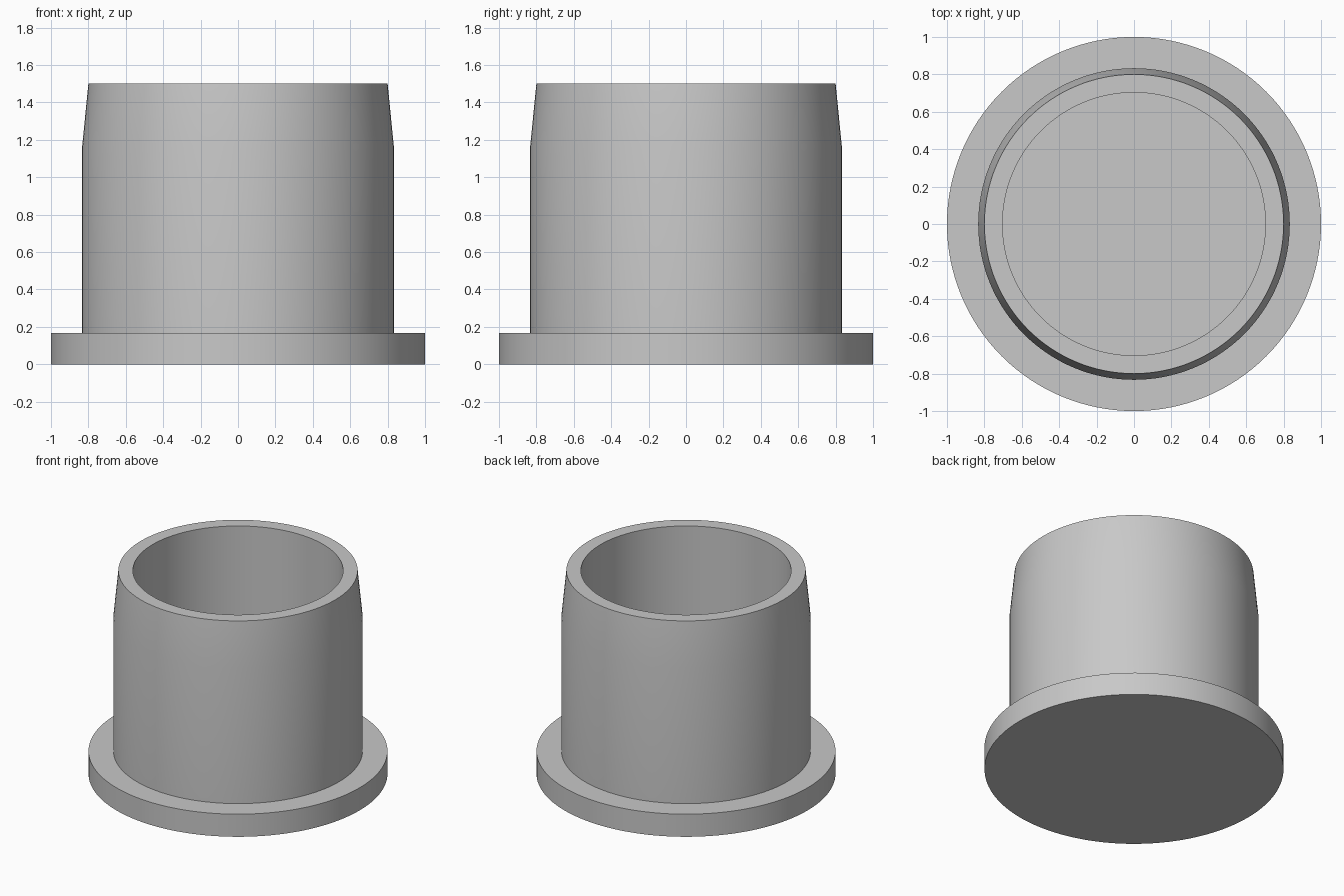
import bpy, bmesh, math

if "Cube" in bpy.data.objects:
    bpy.data.objects.remove(bpy.data.objects["Cube"])

SEGMENTS = 128

# Half section from the bottom centre, round the outside, to the cavity floor centre
PROFILE = [
    (0.0, 0.0), (1.0, 0.0), (1.0, 0.167),      # flange
    (0.833, 0.167), (0.833, 1.167),            # straight outer wall
    (0.80, 1.50), (0.703, 1.50),               # tapered lead-in and rim
    (0.703, 0.167), (0.0, 0.167),              # bore and floor
]


def revolve(name, profile, material):
    """Spin a half section around z into a closed solid."""
    bm = bmesh.new()
    verts = [bm.verts.new((r, 0, z)) for r, z in profile]
    edges = [bm.edges.new(pair) for pair in zip(verts, verts[1:])]
    bmesh.ops.spin(bm, geom=verts + edges, cent=(0, 0, 0), axis=(0, 0, 1),
                   angle=2 * math.pi, steps=SEGMENTS, use_duplicate=False)
    bmesh.ops.remove_doubles(bm, verts=bm.verts, dist=1e-4)
    bmesh.ops.recalc_face_normals(bm, faces=bm.faces)
    mesh = bpy.data.meshes.new(name)
    bm.to_mesh(mesh)
    bm.free()
    mesh.materials.append(material)
    obj = bpy.data.objects.new(name, mesh)
    bpy.context.collection.objects.link(obj)
    bpy.context.view_layer.objects.active = obj
    obj.select_set(True)
    bpy.ops.object.shade_smooth_by_angle(angle=math.radians(30))
    return obj


grey = bpy.data.materials.new("grey plastic")
grey.diffuse_color = (0.58, 0.58, 0.58, 1)
grey.use_nodes = True
grey.node_tree.nodes["Principled BSDF"].inputs["Base Color"].default_value = grey.diffuse_color

# Flanged hollow plug
revolve("flanged_plug", PROFILE, grey)
